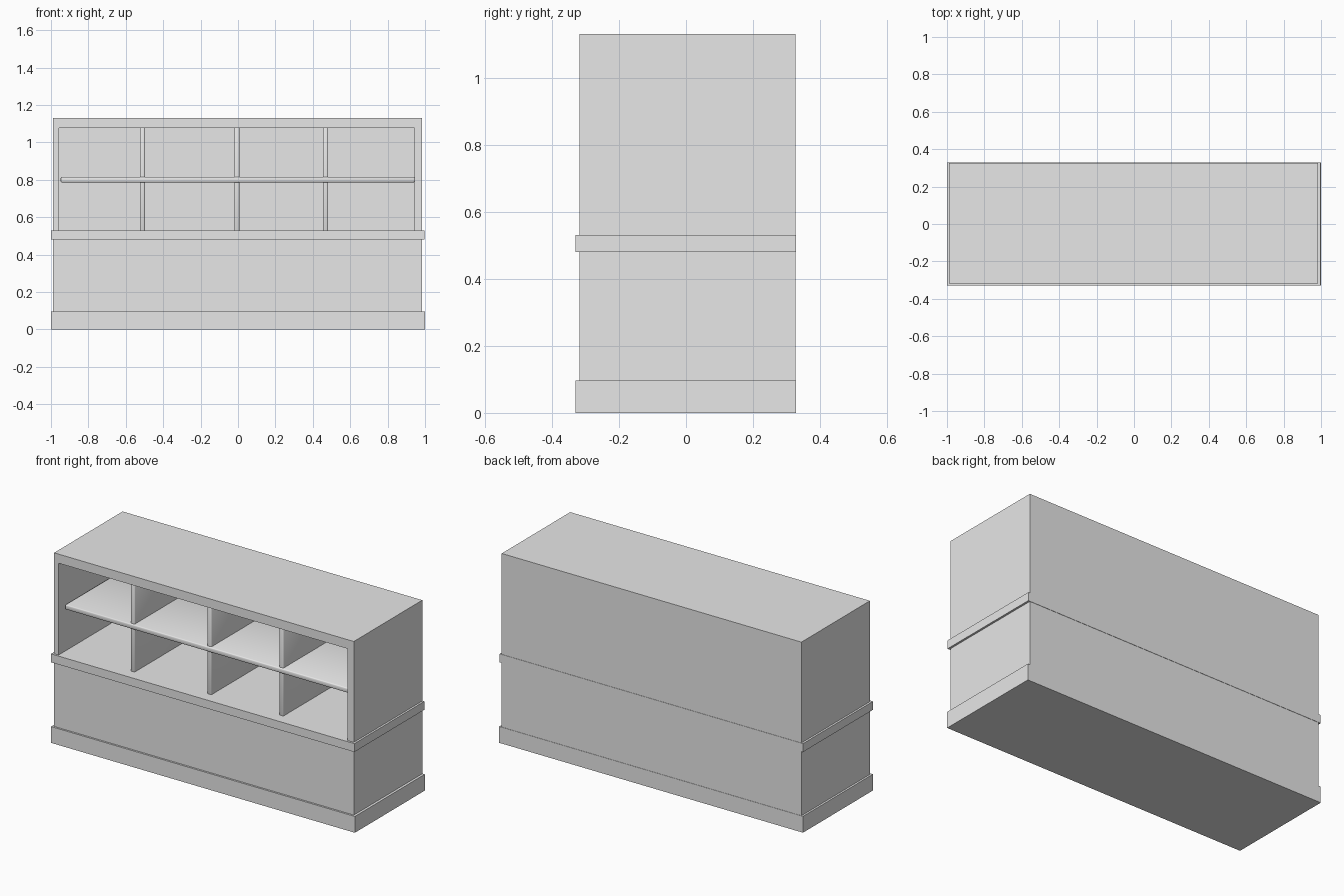
import bpy
import bmesh

default = bpy.data.objects.get("Cube")
if default:
    bpy.data.objects.remove(default, do_unlink=True)

# One plain grey for the whole cabinet
grey = bpy.data.materials.new("plain grey")
grey.use_nodes = True
colour = (0.8, 0.8, 0.8, 1)
grey.diffuse_color = colour
grey.node_tree.nodes["Principled BSDF"].inputs["Base Color"].default_value = colour


def place(vert, lo, hi):
    """Snap a unit-cube corner onto the given bounds."""
    for axis in range(3):
        vert.co[axis] = hi[axis] if vert.co[axis] > 0 else lo[axis]


def finish(name, bm):
    bmesh.ops.recalc_face_normals(bm, faces=bm.faces)
    mesh = bpy.data.meshes.new(name)
    bm.to_mesh(mesh)
    bm.free()
    mesh.materials.append(grey)
    obj = bpy.data.objects.new(name, mesh)
    bpy.context.collection.objects.link(obj)
    return obj


def box(name, lo, hi, bevel=0):
    bm = bmesh.new()
    for v in bmesh.ops.create_cube(bm, size=1)["verts"]:
        place(v, lo, hi)
    obj = finish(name, bm)
    if bevel:
        mod = obj.modifiers.new("soft edges", "BEVEL")
        mod.width = bevel
        mod.segments = 2
        for poly in obj.data.polygons:
            poly.use_smooth = True
    return obj


left, right, front, back = 0.985, -0.988, -0.318, 0.326

# Lower cabinet, with a plinth and a waist moulding wrapping front and sides
box("lower_cabinet", (right, front, 0.04), (left, back, 0.51))
box("plinth", (-1, -0.329, 0), (1, 0.328, 0.097))
box("waist_moulding", (-1, -0.33, 0.48), (0.997, 0.328, 0.53))

# Upper carcass: a box whose front face is inset and pushed in to form the recess
bm = bmesh.new()
for v in bmesh.ops.create_cube(bm, size=1)["verts"]:
    place(v, (right, front, 0.5), (left, back, 1.13))
face = min(bm.faces, key=lambda f: f.calc_center_median().y)
bmesh.ops.inset_individual(bm, faces=[face], thickness=0.02)
middle = face.calc_center_median()
for v in face.verts:
    v.co.x = 0.943 if v.co.x > middle.x else -0.958
    v.co.z = 1.076 if v.co.z > middle.z else 0.525
pushed = bmesh.ops.extrude_discrete_faces(bm, faces=[face])["faces"][0]
for v in pushed.verts:
    v.co.y = 0.295
finish("upper_carcass", bm)

# Long shelf and three upright dividers, set back from the opening
box("shelf", (-0.948, -0.272, 0.786), (0.945, 0.3, 0.815), bevel=0.006)
for i, x in enumerate((-0.511, -0.006, 0.468)):
    box(f"divider_{i + 1}", (x - 0.014, -0.262, 0.52), (x + 0.014, 0.3, 1.085), bevel=0.006)
